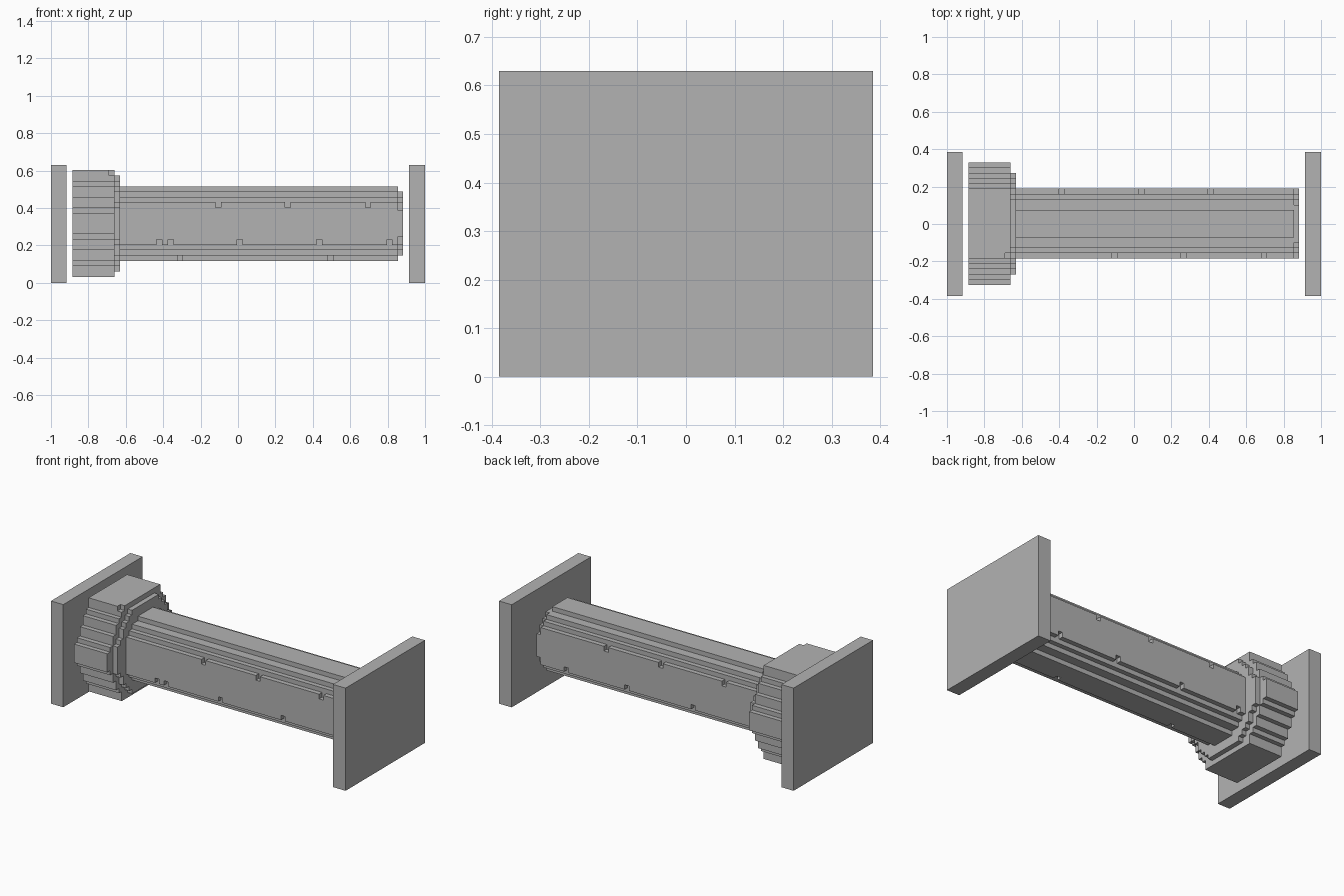
import bpy, bmesh

cube = bpy.data.objects.get("Cube")
if cube:
    bpy.data.objects.remove(cube, do_unlink=True)

MID_Y, MID_Z = 0.002, 0.317
VOX = 0.029

grey = bpy.data.materials.new("plain grey")
grey.use_nodes = True
GREY = (0.45, 0.45, 0.45, 1)
grey.diffuse_color = GREY
grey.node_tree.nodes["Principled BSDF"].inputs["Base Color"].default_value = GREY


def finish(name, bm):
    bmesh.ops.recalc_face_normals(bm, faces=bm.faces[:])
    mesh = bpy.data.meshes.new(name)
    bm.to_mesh(mesh)
    bm.free()
    mesh.materials.append(grey)
    obj = bpy.data.objects.new(name, mesh)
    bpy.context.collection.objects.link(obj)
    return obj


def add_box(bm, lo, hi):
    verts = bmesh.ops.create_cube(bm, size=1)["verts"]
    for v in verts:
        for i in range(3):
            v.co[i] = hi[i] if v.co[i] > 0 else lo[i]


def stepped_drum(name, x0, x1, levels):
    """Extrude a stepped round outline; levels are (half width, half height)."""
    quarter = []
    inner = levels[1:] + [None]
    for (w, h), nxt in zip(levels, inner):
        quarter.append((w, h))
        if nxt:
            quarter.append((nxt[0], h))
    outline = quarter + [(-w, h) for w, h in reversed(quarter)]
    outline += [(-w, -h) for w, h in outline]
    bm = bmesh.new()
    face = bm.faces.new([bm.verts.new((x0, MID_Y + y, MID_Z + z)) for y, z in outline])
    out = bmesh.ops.extrude_face_region(bm, geom=[face])["geom"]
    for v in out:
        if isinstance(v, bmesh.types.BMVert):
            v.co.x = x1
    return finish(name, bm)


def cut(target, name, boxes):
    bm = bmesh.new()
    for lo, hi in boxes:
        add_box(bm, lo, hi)
    cutter = finish(name, bm)
    mod = target.modifiers.new("notches", "BOOLEAN")
    mod.operation = "DIFFERENCE"
    mod.solver = "EXACT"
    mod.object = cutter
    cutter.hide_render = True
    cutter.hide_set(True)
    cutter.display_type = "WIRE"


# End plates
for name, x0, x1 in (("right_end_plate", -1, -0.917), ("left_end_plate", 0.914, 1)):
    bm = bmesh.new()
    add_box(bm, (x0, -0.385, 0), (x1, 0.385, 0.63))
    finish(name, bm)

# Wide knob and the thinner collar beside it
knob = stepped_drum("knob", -0.885, -0.66, [
    (0.328, 0.057), (0.3, 0.085), (0.271, 0.142),
    (0.243, 0.199), (0.214, 0.228), (0.187, 0.287)])
stepped_drum("collar", -0.66, -0.63, [
    (0.272, 0.085), (0.243, 0.114), (0.214, 0.171),
    (0.187, 0.199), (0.157, 0.228), (0.129, 0.256)])

# Long barrel and its smaller end cap
barrel = stepped_drum("barrel", -0.63, 0.855, [
    (0.187, 0.114), (0.158, 0.142), (0.129, 0.171), (0.073, 0.199)])
stepped_drum("barrel_end_cap", 0.855, 0.882, [
    (0.187, 0.07), (0.158, 0.114), (0.129, 0.142), (0.1, 0.171)])

# Small notches along the barrel edges: (side, up, x positions)
rows = [(-1, 1, (-0.105, 0.265, 0.695)),
        (-1, -1, (-0.42, -0.36, 0.01, 0.435, 0.81)),
        (1, 1, (-0.39, 0.04, 0.41)),
        (1, -1, (-0.58, -0.18, 0.27, 0.68))]
boxes = []
for side, up, spots in rows:
    ys = sorted((MID_Y + side * 0.158, MID_Y + side * 0.2))
    zs = sorted((MID_Z + up * 0.085, MID_Z + up * 0.125))
    for x in spots:
        boxes.append(((x - VOX / 2, ys[0], zs[0]), (x + VOX / 2, ys[1], zs[1])))
# Notches under the barrel
for x in (-0.31, 0.495):
    boxes.append(((x - VOX / 2, -0.08, 0.1), (x + VOX / 2, -0.042, 0.146)))
cut(barrel, "barrel_notch_cutter", boxes)

# Single corner notch on the knob
cut(knob, "knob_notch_cutter", [((-0.69, -0.2, 0.575), (-0.65, -0.156, 0.62))])
